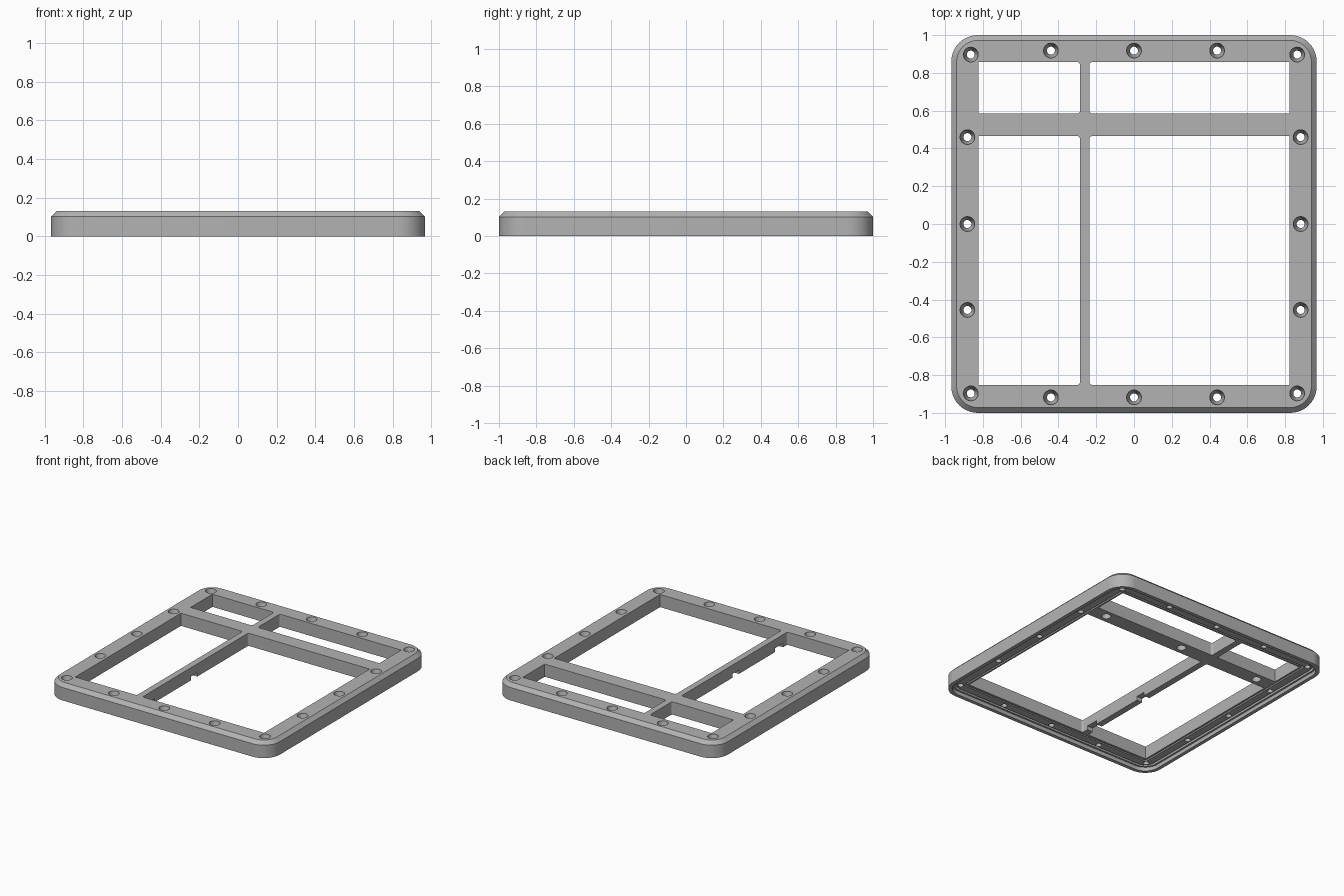
import bpy
import bmesh
import math
from mathutils import Vector

cube = bpy.data.objects.get("Cube")
if cube:
    bpy.data.objects.remove(cube, do_unlink=True)

HX, HY, HEIGHT, CORNER = 0.967, 1.0, 0.13, 0.14
LOW, HIGH = -0.05, 0.2          # cutter overshoot below and above


def rounded(x0, x1, y0, y1, radii, steps=10):
    """Counter-clockwise outline; radii go from the x1,y1 corner round."""
    signs = [(1, 1), (-1, 1), (-1, -1), (1, -1)]
    points = []
    for i, ((sx, sy), r) in enumerate(zip(signs, radii)):
        cx = x1 - r if sx > 0 else x0 + r
        cy = y1 - r if sy > 0 else y0 + r
        for k in range(steps + 1 if r else 1):
            a = math.pi / 2 * (i + k / steps)
            points.append((cx + r * math.cos(a), cy + r * math.sin(a)))
    return points


def outline(inset):
    x, y = HX - inset, HY - inset
    return rounded(-x, x, -y, y, [max(CORNER - inset, 0.01)] * 4)


def circle(cx, cy, r, n=32):
    return [(cx + r * math.cos(math.tau * k / n), cy + r * math.sin(math.tau * k / n))
            for k in range(n)]


def loft(bm, sections, ring=False):
    """Skin a stack of (outline, z) sections; cap it, or close it into a ring."""
    loops = [[bm.verts.new(Vector((x, y, z))) for x, y in pts] for pts, z in sections]
    n = len(loops[0])
    pairs = list(zip(loops, loops[1:]))
    if ring:
        pairs.append((loops[-1], loops[0]))
    else:
        bm.faces.new(loops[0][::-1])
        bm.faces.new(loops[-1])
    for a, b in pairs:
        for k in range(n):
            j = (k + 1) % n
            bm.faces.new((a[k], a[j], b[j], b[k]))


def prism(bm, points, z0, z1):
    loft(bm, [(points, z0), (points, z1)])


def make(name, bm):
    bmesh.ops.recalc_face_normals(bm, faces=bm.faces)
    mesh = bpy.data.meshes.new(name)
    bm.to_mesh(mesh)
    bm.free()
    obj = bpy.data.objects.new(name, mesh)
    bpy.context.collection.objects.link(obj)
    return obj


def cut(target, name, bm):
    cutter = make(name, bm)
    cutter.hide_render = True
    mod = target.modifiers.new(name, "BOOLEAN")
    mod.operation, mod.solver, mod.object = "DIFFERENCE", "EXACT", cutter
    bpy.context.view_layer.update()
    evaluated = target.evaluated_get(bpy.context.evaluated_depsgraph_get())
    mesh = bpy.data.meshes.new_from_object(evaluated)
    target.modifiers.clear()
    target.data = mesh
    bpy.data.objects.remove(cutter, do_unlink=True)


# Outer body with a chamfered top edge
bm = bmesh.new()
loft(bm, [(outline(0), 0), (outline(0), 0.102), (outline(0.028), HEIGHT)])
frame = make("panel_frame", bm)

# Recessed underside inside a thin rim
bm = bmesh.new()
prism(bm, outline(0.028), LOW, 0.03)
cut(frame, "underside_recess", bm)

# Seal grooves in the underside
for inset, width in ((0.042, 0.018), (0.118, 0.012)):
    bm = bmesh.new()
    a, b = outline(inset), outline(inset + width)
    loft(bm, [(a, LOW), (a, 0.05), (b, 0.05), (b, LOW)], ring=True)
    cut(frame, "seal_groove", bm)

# Four window openings, filleted only beside the thin divider
bm = bmesh.new()
f = 0.015
for y0, y1 in ((0.585, 0.857), (-0.852, 0.465)):
    prism(bm, rounded(-0.823, -0.286, y0, y1, [f, 0, 0, f]), LOW, HIGH)
    prism(bm, rounded(-0.236, 0.823, y0, y1, [0, f, f, 0]), LOW, HIGH)
cut(frame, "windows", bm)

# Countersunk screw holes around the border
spots = [(x, s * 0.918) for x in (-0.44, 0, 0.44) for s in (1, -1)]
spots += [(s * 0.882, y) for y in (-0.455, 0, 0.46) for s in (1, -1)]
spots += [(sx * 0.864, sy * 0.897) for sx in (1, -1) for sy in (1, -1)]
bm = bmesh.new()
for x, y in spots:
    small, wide = circle(x, y, 0.021), circle(x, y, 0.039)
    loft(bm, [(small, LOW), (small, 0.09), (wide, 0.122), (wide, HIGH)])
cut(frame, "screw_holes", bm)

# Blind holes under the crossbar and notches under the thin divider
bm = bmesh.new()
for x in (-0.7, 0, 0.7):
    prism(bm, circle(x, 0.525, 0.033), LOW, 0.07)
for y0, y1 in ((-0.25, -0.17), (-0.8, -0.7)):
    prism(bm, rounded(-0.3, -0.22, y0, y1, [0] * 4), LOW, 0.06)
cut(frame, "underside_pockets", bm)

# Single plain grey finish
grey = bpy.data.materials.new("plain_grey")
grey.use_nodes = True
colour = (0.45, 0.45, 0.45, 1)
grey.diffuse_color = colour
grey.node_tree.nodes["Principled BSDF"].inputs["Base Color"].default_value = colour
frame.data.materials.clear()
frame.data.materials.append(grey)

bpy.ops.object.select_all(action="DESELECT")
frame.select_set(True)
bpy.context.view_layer.objects.active = frame
bpy.ops.object.shade_smooth_by_angle(angle=math.radians(30))
